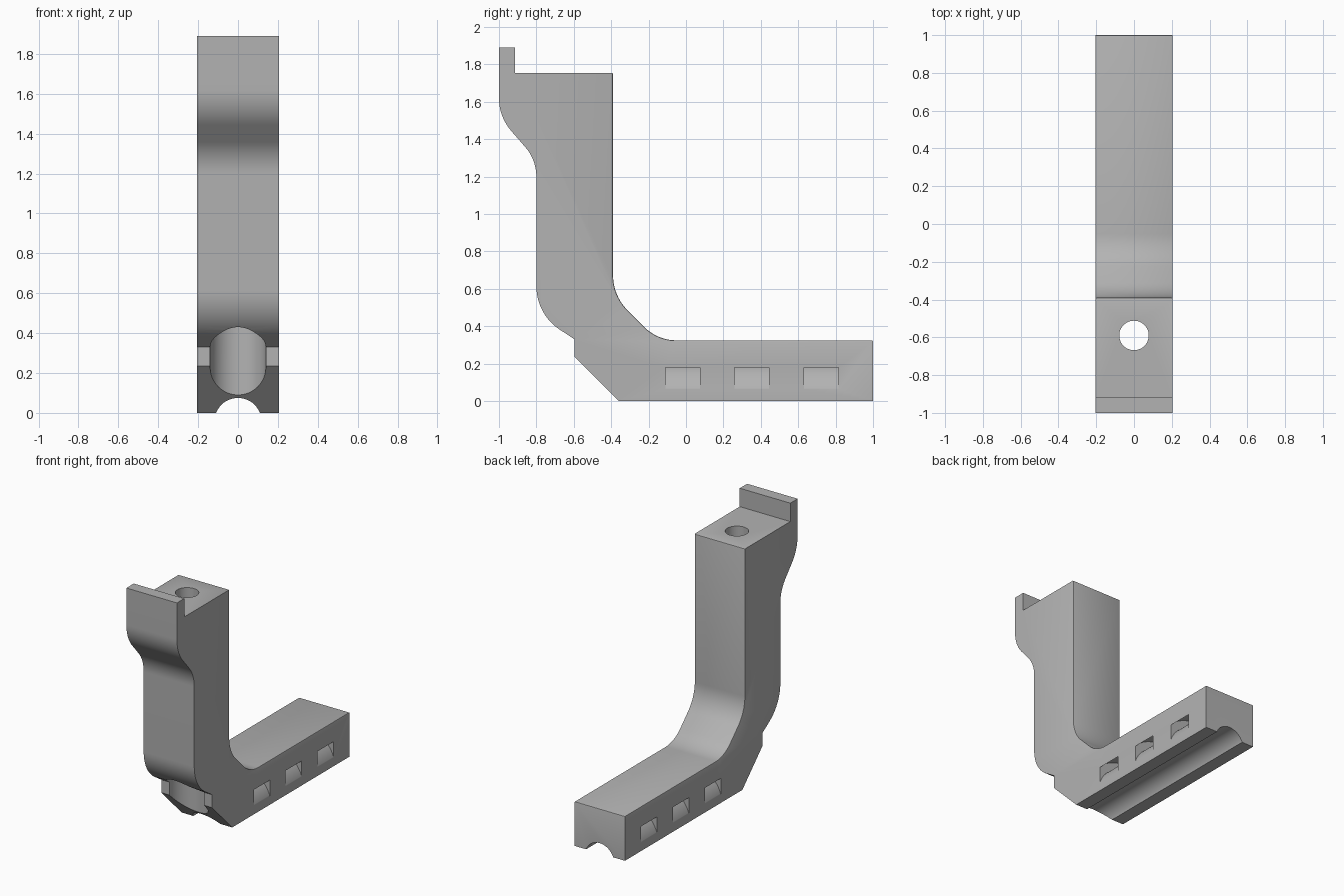
import bpy, bmesh
from math import cos, sin, pi, radians
from mathutils import Vector

cube = bpy.data.objects.get("Cube")
if cube:
    bpy.data.objects.remove(cube, do_unlink=True)

grey = bpy.data.materials.new("matte grey")
grey.use_nodes = True
colour = (0.45, 0.45, 0.45, 1)
grey.diffuse_color = colour
grey.node_tree.nodes["Principled BSDF"].inputs["Base Color"].default_value = colour


def fillet(points, steps=10):
    """Outline from (a, b, tangent length); a zero length leaves a sharp corner."""
    out = []
    for i, (a, b, length) in enumerate(points):
        corner = Vector((a, b))
        if not length:
            out.append(corner)
            continue
        before = (Vector(points[i - 1][:2]) - corner).normalized()
        after = (Vector(points[(i + 1) % len(points)][:2]) - corner).normalized()
        p, q = corner + before * length, corner + after * length
        w = sin(before.angle(after) / 2)
        for k in range(steps + 1):
            t = k / steps
            u, v, s = (1 - t) ** 2, 2 * t * (1 - t) * w, t * t
            out.append((p * u + corner * v + q * s) / (u + v + s))
    return out


def prism(name, outline, axis, low, high):
    """Extrude an outline along an axis."""
    place = {"x": lambda a, b, c: (c, a, b),
             "y": lambda a, b, c: (a, c, b),
             "z": lambda a, b, c: (a, b, c)}[axis]
    bm = bmesh.new()
    face = bm.faces.new([bm.verts.new(place(a, b, low)) for a, b in outline])
    side = bmesh.ops.extrude_face_region(bm, geom=[face])
    shift = Vector(place(0, 0, high - low))
    bmesh.ops.translate(bm, vec=shift,
                        verts=[v for v in side["geom"] if isinstance(v, bmesh.types.BMVert)])
    bmesh.ops.recalc_face_normals(bm, faces=bm.faces)
    mesh = bpy.data.meshes.new(name)
    bm.to_mesh(mesh)
    bm.free()
    mesh.materials.append(grey)
    obj = bpy.data.objects.new(name, mesh)
    bpy.context.collection.objects.link(obj)
    return obj


def arc(x, y, r, start=0, end=2 * pi, n=48):
    return [(x + r * cos(start + (end - start) * i / n),
             y + r * sin(start + (end - start) * i / n)) for i in range(n + 1)]


# Bracket body: side profile with rounded bends
half = 0.205
profile = fillet([
    (-1, 1.89, 0), (-0.915, 1.89, 0), (-0.915, 1.755, 0), (-0.39, 1.755, 0),
    (-0.39, 0.563, 0.11), (-0.152, 0.325, 0.1), (1, 0.325, 0), (1, 0, 0),
    (-0.36, 0, 0), (-0.595, 0.235, 0), (-0.595, 0.33, 0),
    (-0.8, 0.464, 0.15), (-0.8, 1.29, 0.09), (-1, 1.52, 0.1)])
bracket = prism("bracket", profile, "x", -half, half)

# Slightly eased rear and upper edges
bm = bmesh.new()
bm.from_mesh(bracket.data)
edges = [e for e in bm.edges
         if all(v.co.y > -0.4 and v.co.z > 0.3 for v in e.verts)
         and e.calc_face_angle(0) > radians(40)]
bmesh.ops.bevel(bm, geom=edges, offset=0.007, segments=2, profile=0.5, affect="EDGES")
bm.to_mesh(bracket.data)
bm.free()

# Bolt hole, bolt head recess and tube channel
cutters = [
    prism("bolt_hole", arc(0, -0.59, 0.078)[:-1], "z", -0.2, 2),
    prism("bolt_recess", arc(0, -0.59, 0.14)[:-1], "z", -0.2, 0.6),
    prism("tube_channel", arc(0, -0.043, 0.118)[:-1], "y", -1.2, 1.2)]

# Curved strap slots passing over the channel
strap = arc(0, 0, 0.273, 0, pi) + arc(0, 0, 0.215, pi, 0)
for i in range(3):
    start = -0.11 + 0.37 * i
    cutters.append(prism("strap_slot", strap, "y", start, start + 0.185))

bpy.context.view_layer.objects.active = bracket
for cutter in cutters:
    cutter.hide_render = True
    mod = bracket.modifiers.new(cutter.name, "BOOLEAN")
    mod.operation = "DIFFERENCE"
    mod.solver = "EXACT"
    mod.object = cutter
    bpy.ops.object.modifier_apply(modifier=mod.name)
    bpy.data.objects.remove(cutter, do_unlink=True)

bpy.ops.object.select_all(action="DESELECT")
bracket.select_set(True)
bpy.ops.object.shade_smooth_by_angle(angle=radians(30))
